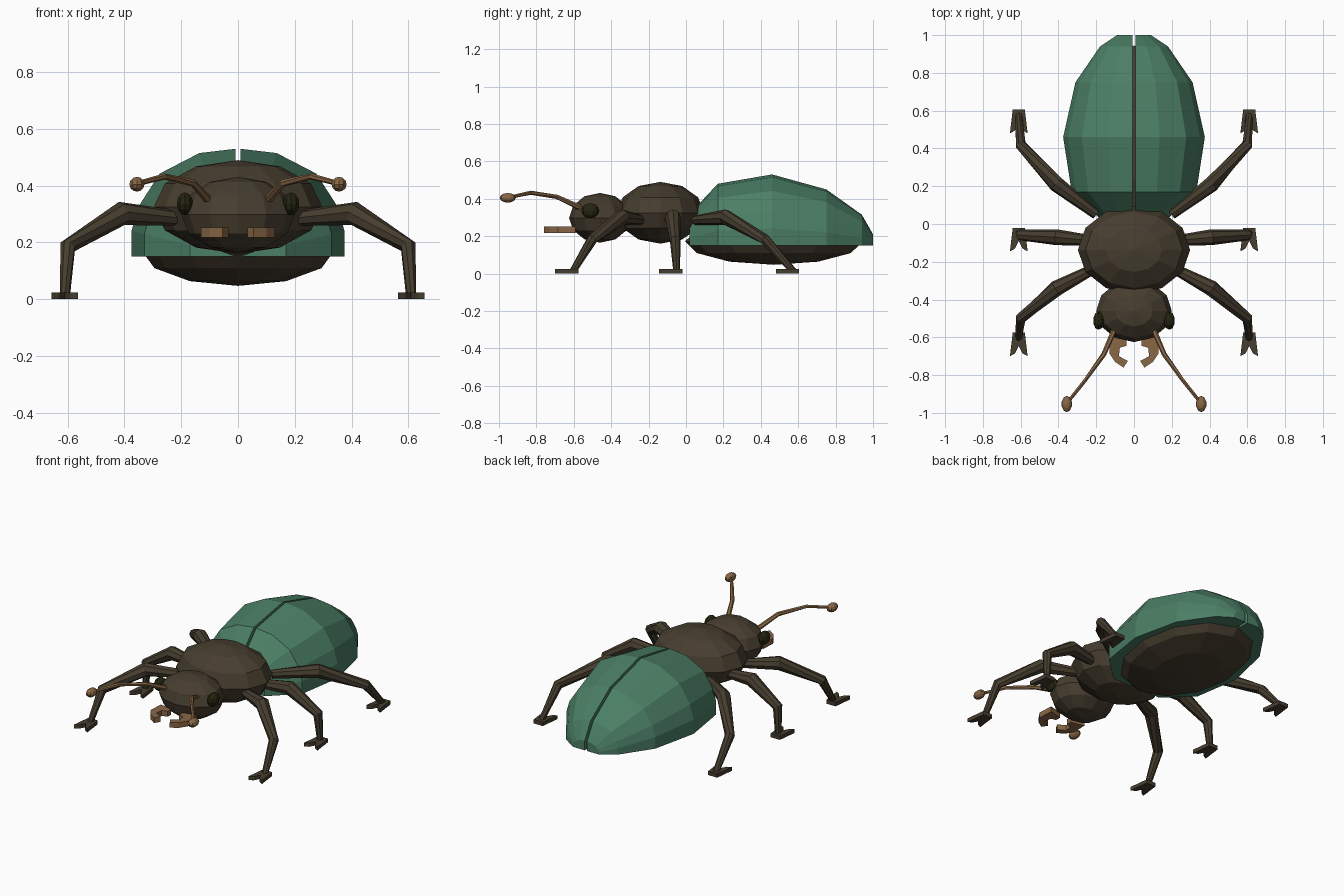
import bpy
import bmesh
import math
from mathutils import Vector

cube = bpy.data.objects.get("Cube")
if cube:
    bpy.data.objects.remove(cube, do_unlink=True)


def material(name, rgb):
    m = bpy.data.materials.new(name)
    m.use_nodes = True
    m.diffuse_color = (*rgb, 1)
    m.node_tree.nodes["Principled BSDF"].inputs["Base Color"].default_value = (*rgb, 1)
    return m


SHELL = material("dark brown", (0.062, 0.047, 0.028))
GREEN = material("beetle green", (0.07, 0.21, 0.13))
TAN = material("tan", (0.25, 0.135, 0.06))
EYE = material("black olive", (0.018, 0.018, 0.005))


def finish(name, bm, mat):
    bmesh.ops.recalc_face_normals(bm, faces=bm.faces)
    mesh = bpy.data.meshes.new(name)
    bm.to_mesh(mesh)
    bm.free()
    mesh.materials.append(mat)
    obj = bpy.data.objects.new(name, mesh)
    bpy.context.scene.collection.objects.link(obj)
    return obj


def ellipsoid(name, center, radii, mat, segments=12, rings=6):
    bm = bmesh.new()
    bmesh.ops.create_uvsphere(bm, u_segments=segments, v_segments=rings, radius=1)
    bmesh.ops.scale(bm, vec=radii, verts=bm.verts)
    bmesh.ops.translate(bm, vec=center, verts=bm.verts)
    return finish(name, bm, mat)


def loft(name, rings, mat):
    """Skin a list of equal-length point rings and cap both ends."""
    bm = bmesh.new()
    loops = [[bm.verts.new(p) for p in ring] for ring in rings]
    n = len(loops[0])
    for a, b in zip(loops, loops[1:]):
        for i in range(n):
            j = (i + 1) % n
            bm.faces.new((a[i], a[j], b[j], b[i]))
    bm.faces.new(loops[0])
    bm.faces.new(loops[-1])
    return finish(name, bm, mat)


def tube(name, points, radii, mat, sides=8):
    """Tapered limb through a few joints."""
    pts = [Vector(p) for p in points]
    rings = []
    for i, (p, r) in enumerate(zip(pts, radii)):
        back = (p - pts[i - 1]).normalized() if i else Vector()
        ahead = (pts[i + 1] - p).normalized() if i < len(pts) - 1 else Vector()
        t = (back + ahead).normalized()
        u = t.cross(Vector((0, 1, 0))).normalized()
        v = t.cross(u)
        angles = [math.tau * k / sides for k in range(sides)]
        rings.append([p + r * (math.cos(a) * u + math.sin(a) * v) for a in angles])
    return loft(name, rings, mat)


def plate(name, outline, z0, z1, mat):
    return loft(name, [[(x, y, z) for x, y in outline] for z in (z0, z1)], mat)


# Body masses
ellipsoid("abdomen", (0, 0.47, 0.172), (0.34, 0.475, 0.125), SHELL)
ellipsoid("thorax", (0, -0.137, 0.325), (0.297, 0.233, 0.165), SHELL)
ellipsoid("head", (0, -0.46, 0.298), (0.2, 0.165, 0.133), SHELL)

# Wing case: y, half width, height of each station, and the shared section
STATIONS = [(0.02, 0.17, 0.17), (0.17, 0.33, 0.33), (0.46, 0.375, 0.38),
            (0.75, 0.31, 0.3), (0.94, 0.18, 0.165), (1.0, 0.09, 0.06)]
SECTION = [(0, 0), (0, 1), (0.35, 0.96), (0.73, 0.77), (0.93, 0.47), (1, 0.24), (1, 0)]
GAP, BASE = 0.008, 0.15

# Mandible hook and forked foot, drawn from above
JAW = [(0.04, -0.61), (0.125, -0.59), (0.13, -0.685), (0.1, -0.73), (0.055, -0.76),
       (0.033, -0.725), (0.08, -0.7), (0.075, -0.655), (0.04, -0.645)]
FOOT = [(-0.032, 0.03), (0.032, 0.03), (0.047, -0.095), (0.02, -0.08),
        (0, -0.04), (-0.02, -0.08), (-0.047, -0.095)]

# Leg joints: shared x and z, with the y of every joint per leg
LEG_X = (0.2, 0.41, 0.6, 0.61)
LEG_Z = (0.285, 0.302, 0.185, 0.012)
LEG_R = (0.026, 0.042, 0.029, 0.018)
LEGS = {"front": (-0.23, -0.34, -0.5, -0.605),
        "middle": (-0.09, -0.07, -0.058, -0.05),
        "hind": (0.05, 0.21, 0.42, 0.575)}

for side, s in (("left", 1), ("right", -1)):
    loft(side + "_wing_case",
         [[(s * (GAP + u * (w - GAP)), y, BASE + v * h) for u, v in SECTION]
          for y, w, h in STATIONS], GREEN)

    ellipsoid(side + "_eye", (s * 0.187, -0.512, 0.336), (0.03, 0.048, 0.04), EYE, 10)
    plate(side + "_mandible", [(s * x, y) for x, y in JAW], 0.218, 0.252, TAN)

    # Antenna with a club at the tip
    path = [(0.1, -0.55, 0.345), (0.16, -0.69, 0.41), (0.26, -0.83, 0.432), (0.352, -0.945, 0.408)]
    tube(side + "_antenna", [(s * x, y, z) for x, y, z in path],
         (0.015, 0.013, 0.011, 0.009), TAN, 6)
    ellipsoid(side + "_antenna_club", (s * 0.356, -0.953, 0.405), (0.028, 0.043, 0.026), TAN, 10)

    for leg, ys in LEGS.items():
        joints = [(s * x, y, z) for x, y, z in zip(LEG_X, ys, LEG_Z)]
        tube(f"{side}_{leg}_leg", joints, LEG_R, SHELL)
        plate(f"{side}_{leg}_foot", [(s * 0.61 + x, ys[-1] + y) for x, y in FOOT],
              0, 0.024, SHELL)
